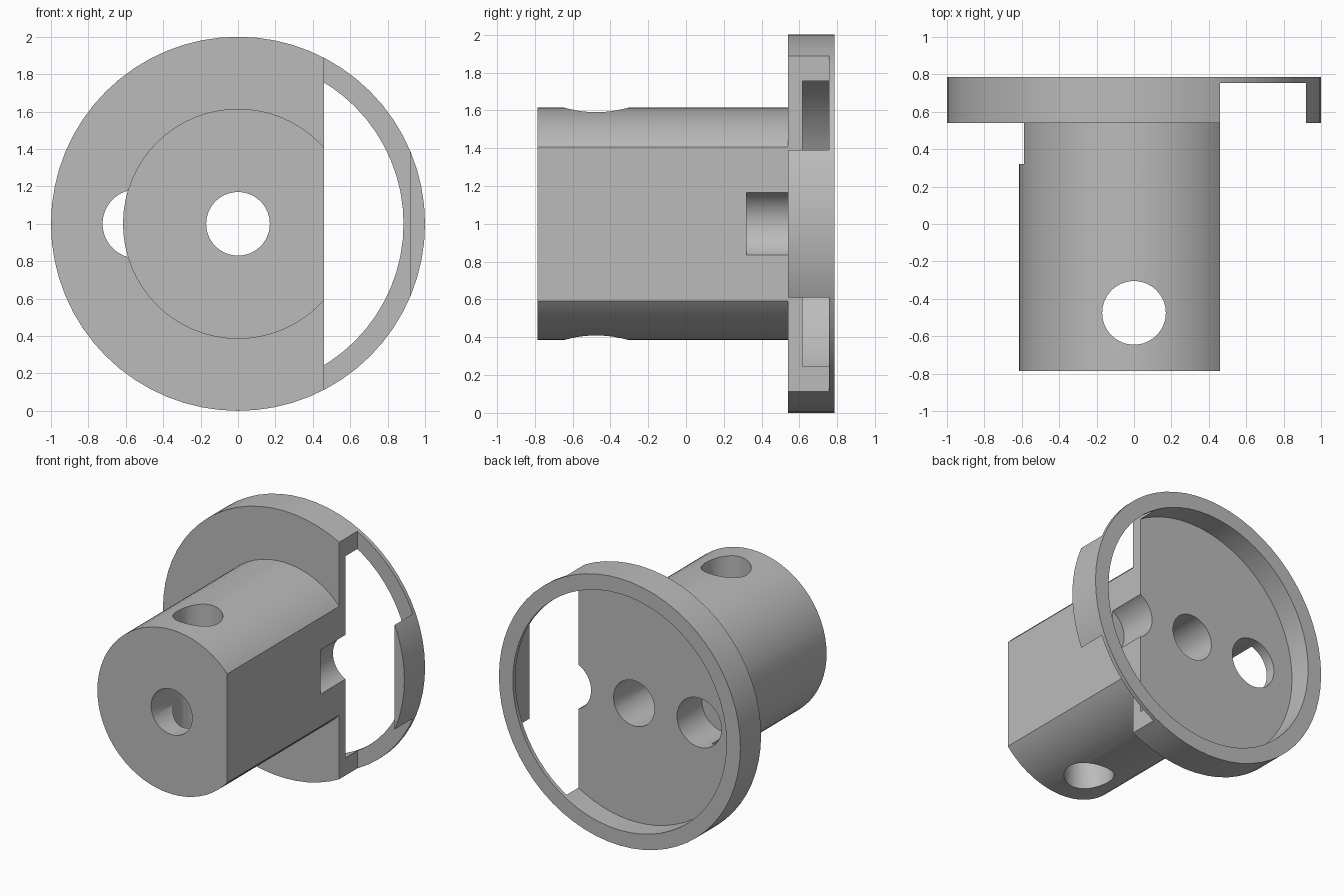
import bpy
import math

if "Cube" in bpy.data.objects:
    bpy.data.objects.remove(bpy.data.objects["Cube"], do_unlink=True)

AXIS_Z = 1.0
FRONT, BACK = -0.785, 0.785
FLANGE_FRONT = 0.54
FLAT_X = 0.46

grey = bpy.data.materials.new("plain grey")
grey.use_nodes = True
colour = (0.5, 0.5, 0.5, 1)
grey.diffuse_color = colour
grey.node_tree.nodes["Principled BSDF"].inputs["Base Color"].default_value = colour


def cylinder_y(name, radius, y0, y1, x=0.0, sides=64):
    """Cylinder lying along y at the hub height."""
    bpy.ops.mesh.primitive_cylinder_add(
        vertices=sides, radius=radius, depth=y1 - y0,
        location=(x, (y0 + y1) / 2, AXIS_Z), rotation=(math.pi / 2, 0, 0))
    ob = bpy.context.object
    ob.name = name
    ob.data.materials.append(grey)
    return ob


def box(name, x0, x1, y0, y1, z0, z1):
    bpy.ops.mesh.primitive_cube_add(
        size=1, location=((x0 + x1) / 2, (y0 + y1) / 2, (z0 + z1) / 2))
    ob = bpy.context.object
    ob.name = name
    ob.scale = (x1 - x0, y1 - y0, z1 - z0)
    ob.data.materials.append(grey)
    return ob


def boolean(target, tool, operation="DIFFERENCE"):
    """Apply a boolean and discard the tool."""
    bpy.context.view_layer.objects.active = target
    mod = target.modifiers.new(operation.title(), "BOOLEAN")
    mod.operation = operation
    mod.solver = "EXACT"
    mod.object = tool
    bpy.ops.object.modifier_apply(modifier=mod.name)
    bpy.data.objects.remove(tool, do_unlink=True)


# Flange with a shallow recess in its back
hub = cylinder_y("flanged_hub", 1.0, FLANGE_FRONT, BACK)
boolean(hub, cylinder_y("recess", 0.885, 0.615, 1.0))

# Side window, leaving a thin back ring and an outer lip
boolean(hub, box("window", FLAT_X, 0.92, 0.3, 0.755, -0.5, 2.5))

# Barrel with one flat side, sunk slightly into the flange
barrel = cylinder_y("barrel", 0.615, FRONT, 0.58)
boolean(barrel, box("flat_cut", FLAT_X, 1.5, -1.5, 1.5, -0.5, 2.5))
boolean(hub, barrel, "UNION")

# Shaft bore and the two pockets beside it
boolean(hub, cylinder_y("bore", 0.17, -1.5, 1.5))
for side in (-1, 1):
    boolean(hub, cylinder_y("pocket", 0.184, 0.32, 0.7, x=side * 0.54))

# Cross hole through the barrel from top to bottom
bpy.ops.mesh.primitive_cylinder_add(
    vertices=64, radius=0.17, depth=4, location=(0, -0.475, AXIS_Z))
cross_hole = bpy.context.object
cross_hole.data.materials.append(grey)
boolean(hub, cross_hole)

# Smooth round walls with crisp edges
bpy.ops.object.select_all(action="DESELECT")
hub.select_set(True)
bpy.context.view_layer.objects.active = hub
bpy.ops.object.shade_smooth_by_angle(angle=math.radians(30))
